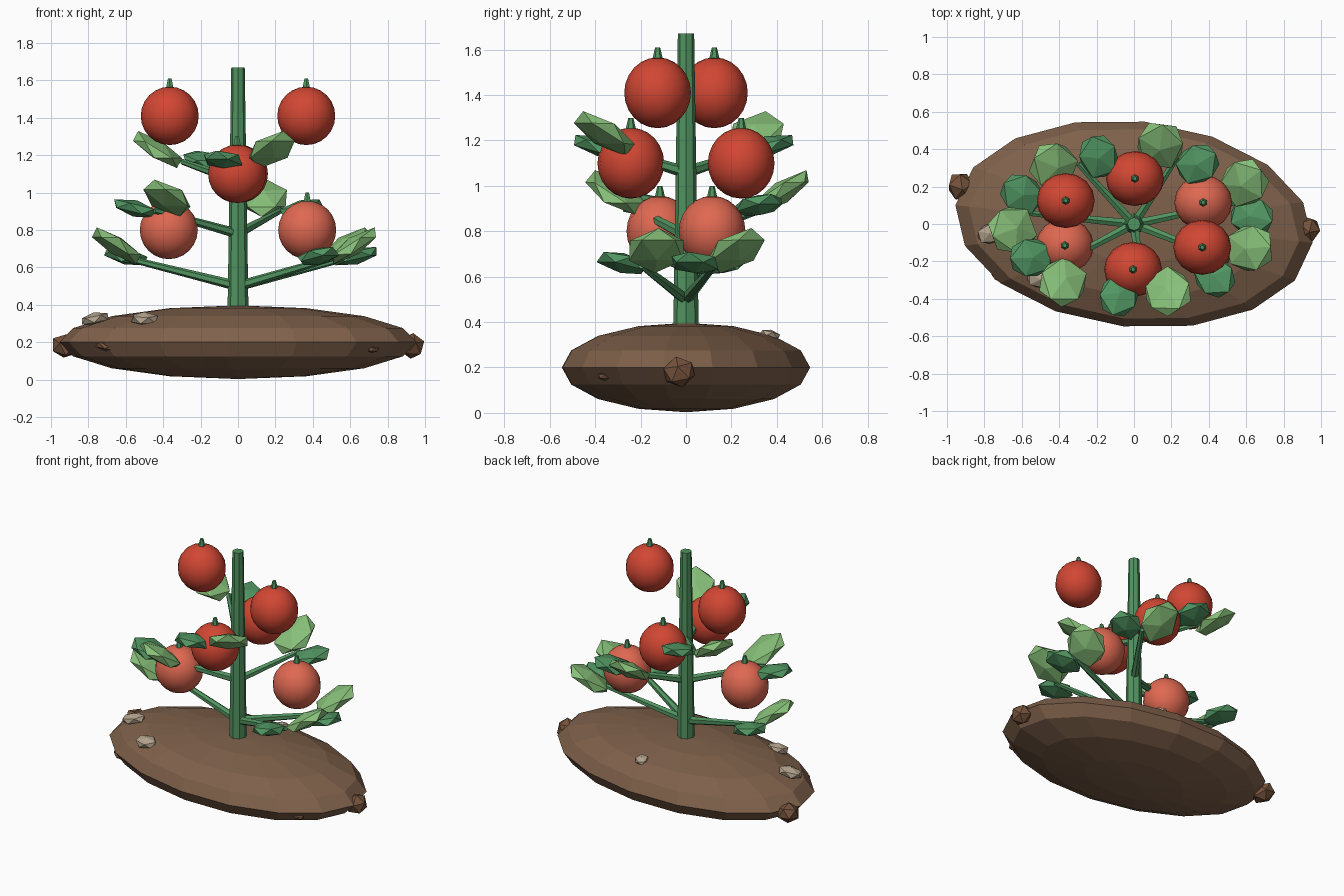
import bpy, math
from mathutils import Vector, Matrix

cube = bpy.data.objects.get("Cube")
if cube:
    bpy.data.objects.remove(cube, do_unlink=True)


def material(name, srgb):
    color = [(c / 255) ** 2.2 for c in srgb] + [1]
    mat = bpy.data.materials.new(name)
    mat.use_nodes = True
    mat.diffuse_color = color
    bsdf = mat.node_tree.nodes["Principled BSDF"]
    bsdf.inputs["Base Color"].default_value = color
    bsdf.inputs["Roughness"].default_value = 0.9
    return mat


soil = material("soil brown", (126, 97, 76))
clod_brown = material("clod brown", (118, 84, 62))
stone_beige = material("stone beige", (176, 160, 138))
stem_green = material("stem green", (82, 146, 96))
leaf_light = material("light leaf green", (134, 190, 120))
leaf_dark = material("dark leaf green", (82, 148, 98))
red = material("ripe red", (208, 72, 54))
pale_red = material("pale red", (222, 104, 82))


def finish(name, mat):
    obj = bpy.context.object
    obj.name = name
    obj.data.materials.append(mat)
    return obj


def ball(name, mat, loc, size, rot=(0, 0, 0), segments=16, rings=8):
    bpy.ops.mesh.primitive_uv_sphere_add(segments=segments, ring_count=rings,
                                         radius=1, location=loc, rotation=rot)
    bpy.context.object.scale = size
    return finish(name, mat)


def chunk(name, mat, loc, size, rot=(0, 0, 0)):
    bpy.ops.mesh.primitive_ico_sphere_add(subdivisions=1, radius=1,
                                          location=loc, rotation=rot)
    bpy.context.object.scale = size
    return finish(name, mat)


def rod(name, mat, start, end, r1, r2, sides):
    start, end = Vector(start), Vector(end)
    axis = end - start
    bpy.ops.mesh.primitive_cone_add(vertices=sides, radius1=r1, radius2=r2,
                                    depth=axis.length, location=(start + end) / 2)
    bpy.context.object.rotation_euler = axis.to_track_quat('Z', 'Y').to_euler()
    return finish(name, mat)


# Soil mound with clods and stones
ball("soil_mound", soil, (0, 0, 0.2), (0.96, 0.55, 0.197), (0, 0, math.radians(-6)))
chunk("clod_left", clod_brown, (0.93, -0.03, 0.18), (0.07, 0.075, 0.07), (0.2, 0.1, 0))
chunk("clod_right", clod_brown, (-0.925, 0.2, 0.18), (0.075, 0.085, 0.065), (0.3, 0, 0.4))
chunk("clod_front_right", clod_brown, (-0.69, -0.27, 0.175), (0.08, 0.05, 0.03), (0, 0.2, 0))
chunk("clod_front_left", clod_brown, (0.72, -0.36, 0.16), (0.035, 0.03, 0.018))
chunk("stone_right", stone_beige, (-0.765, -0.05, 0.325), (0.085, 0.06, 0.035), (0, -0.2, 0.3))
chunk("stone_front", stone_beige, (-0.5, -0.29, 0.325), (0.08, 0.06, 0.038), (0.2, 0, 0))
chunk("stone_back", stone_beige, (0.08, 0.37, 0.345), (0.045, 0.05, 0.022), (-0.25, 0, 0.3))

# Main stem
rod("main_stem", stem_green, (0, 0, 0.3), (0, 0, 1.67), 0.057, 0.036, 8)

# Branches, each ending in a steep light leaf and a flatter dark leaf
levels = {"low": (0.5, 0.65), "middle": (0.78, 0.905), "top": (1.06, 1.165)}
branches = [
    ("low", (-0.65, -0.03), (-0.60, 0.16)),
    ("low", (0.62, -0.13), (0.43, -0.28)),
    ("low", (0.59, 0.22), (0.63, 0.04)),
    ("middle", (-0.38, -0.31), (-0.55, -0.18)),
    ("middle", (0.14, 0.42), (0.34, 0.32)),
    ("top", (-0.43, 0.31), (-0.19, 0.36)),
    ("top", (0.18, -0.36), (-0.08, -0.38)),
]
for level, light, dark in branches:
    z0, z1 = levels[level]
    light, dark = Vector(light), Vector(dark)
    tip = (light + dark) * 0.48
    heading = math.atan2(tip.y, tip.x)
    rod(level + "_branch", stem_green, (0, 0, z0), (tip.x, tip.y, z1), 0.027, 0.016, 6)
    chunk(level + "_light_leaf", leaf_light, (light.x, light.y, z1 + 0.065),
          (0.165, 0.14, 0.05), (0, math.radians(-33), heading + 0.45))
    chunk(level + "_dark_leaf", leaf_dark, (dark.x, dark.y, z1 + 0.01),
          (0.135, 0.115, 0.045), (0, math.radians(-14), heading - 0.45))

# Fruits with little stalks
fruits = [("upper", red, 0.365, -0.125, 1.41), ("middle", red, -0.005, -0.243, 1.1),
          ("lower", pale_red, 0.37, 0.115, 0.8)]
for level, mat, x, y, z in fruits:
    for side in (1, -1):
        px, py = side * x, side * y
        ball(level + "_fruit", mat, (px, py, z), (0.155, 0.147, 0.156),
             segments=16, rings=12)
        bpy.ops.object.shade_smooth_by_angle(angle=math.radians(35))
        rod(level + "_fruit_stalk", stem_green, (px, py, z + 0.14), (px, py, z + 0.2),
            0.025, 0.011, 6)
